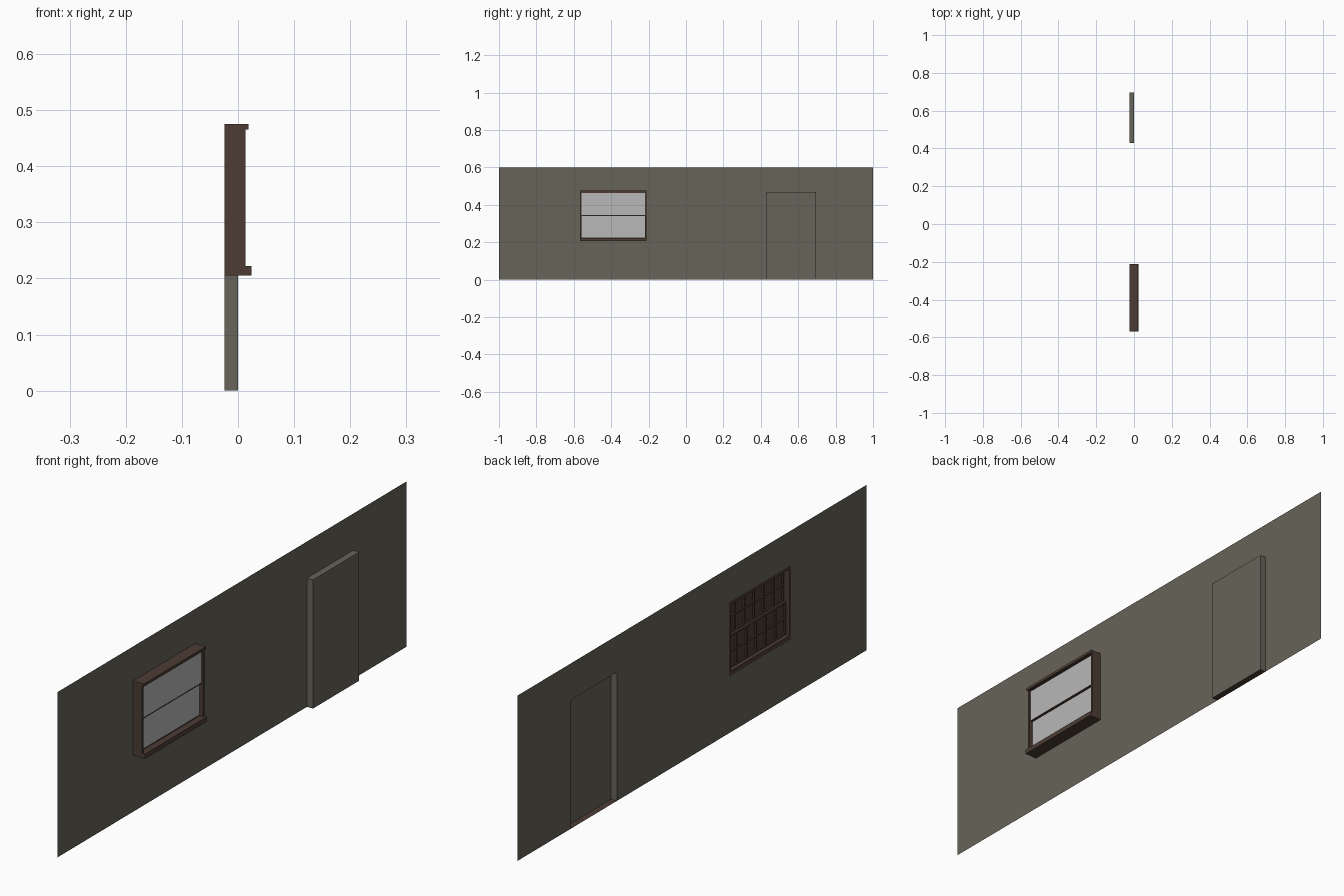
import bpy, bmesh

if "Cube" in bpy.data.objects:
    bpy.data.objects.remove(bpy.data.objects["Cube"])


def material(name, rgb):
    m = bpy.data.materials.new(name)
    m.diffuse_color = (*rgb, 1)
    m.use_nodes = True
    m.node_tree.nodes["Principled BSDF"].inputs["Base Color"].default_value = m.diffuse_color
    return m


WALL = material("wall_grey", (0.135, 0.125, 0.098))
WOOD = material("dark_wood", (0.075, 0.046, 0.034))
GLASS = material("pale_glass", (0.48, 0.48, 0.48))

XB = -0.024                       # wall plane
DY0, DY1, DZ = 0.43, 0.695, 0.467  # door opening
WY0, WY1, WZ0, WZ1 = -0.568, -0.212, 0.205, 0.475  # window opening


def finish(name, bm, *mats):
    me = bpy.data.meshes.new(name)
    bm.to_mesh(me)
    bm.free()
    for m in mats:
        me.materials.append(m)
    ob = bpy.data.objects.new(name, me)
    bpy.context.collection.objects.link(ob)
    return ob


def add_box(bm, x0, x1, y0, y1, z0, z1):
    vs = bmesh.ops.create_cube(bm, size=1)["verts"]
    for v in vs:
        v.co = (x1 if v.co.x > 0 else x0,
                y1 if v.co.y > 0 else y0,
                z1 if v.co.z > 0 else z0)


def box(name, mat, *dims):
    bm = bmesh.new()
    add_box(bm, *dims)
    return finish(name, bm, mat)


# Thin wall sheet with openings for the window and the door
bm = bmesh.new()
ys = [-1, WY0, WY1, DY0, DY1, 1]
zs = [0, WZ0, DZ, WZ1, 0.6]
for y0, y1 in zip(ys, ys[1:]):
    for z0, z1 in zip(zs, zs[1:]):
        in_window = y0 == WY0 and WZ0 <= z0 < WZ1
        in_door = y0 == DY0 and z0 < DZ
        if not (in_window or in_door):
            bm.faces.new([bm.verts.new((XB, y, z)) for y, z in
                          ((y0, z0), (y1, z0), (y1, z1), (y0, z1))])
bmesh.ops.remove_doubles(bm, verts=bm.verts, dist=1e-5)
bmesh.ops.dissolve_limit(bm, angle_limit=0.01, verts=bm.verts, edges=bm.edges)
finish("wall", bm, WALL)

# Door panel: a shallow box open at the back, with a wooden threshold
bm = bmesh.new()
add_box(bm, XB, 0, DY0, DY1, 0, DZ)
bm.normal_update()
bmesh.ops.delete(bm, geom=[f for f in bm.faces if f.normal.x < -0.5], context='FACES')
for f in bm.faces:
    f.material_index = 1 if f.normal.z < -0.5 else 0
finish("door_panel", bm, WALL, WOOD)

# Window casing
T = 0.008
box("window_jamb_left", WOOD, XB, 0.013, WY0, WY0 + T, WZ0, WZ1)
box("window_jamb_right", WOOD, XB, 0.013, WY1 - T, WY1, WZ0, WZ1)
box("window_head", WOOD, XB, 0.013, WY0, WY1, 0.463, WZ1)
box("window_head_cap", WOOD, 0.010, 0.019, WY0, WY1, 0.465, WZ1)
box("window_sill", WOOD, XB, 0.024, WY0, WY1, WZ0, 0.222)

# Two sliding sashes: glass outside, wooden backing and glazing bars inside
GY0, GY1, MID = WY0 + T, WY1 - T, 0.341
for name, x, z0, z1 in (("upper", 0.007, MID, 0.463), ("lower", -0.001, 0.222, MID)):
    box(name + "_glass", GLASS, x - 0.001, x, GY0, GY1, z0 + 0.003, z1)
    bm = bmesh.new()
    add_box(bm, x - 0.003, x - 0.0015, GY0, GY1, z0, z1)
    for i in range(7):
        y = GY0 + 0.003 + (GY1 - GY0 - 0.006) * i / 6
        add_box(bm, x - 0.009, x - 0.003, y - 0.003, y + 0.003, z0, z1)
    for i in range(3):
        z = z0 + 0.003 + (z1 - z0 - 0.006) * i / 2
        add_box(bm, x - 0.009, x - 0.003, GY0, GY1, z - 0.003, z + 0.003)
    add_box(bm, x - 0.003, x + 0.001, GY0, GY1, z0, z0 + 0.003)
    finish(name + "_sash", bm, WOOD)
